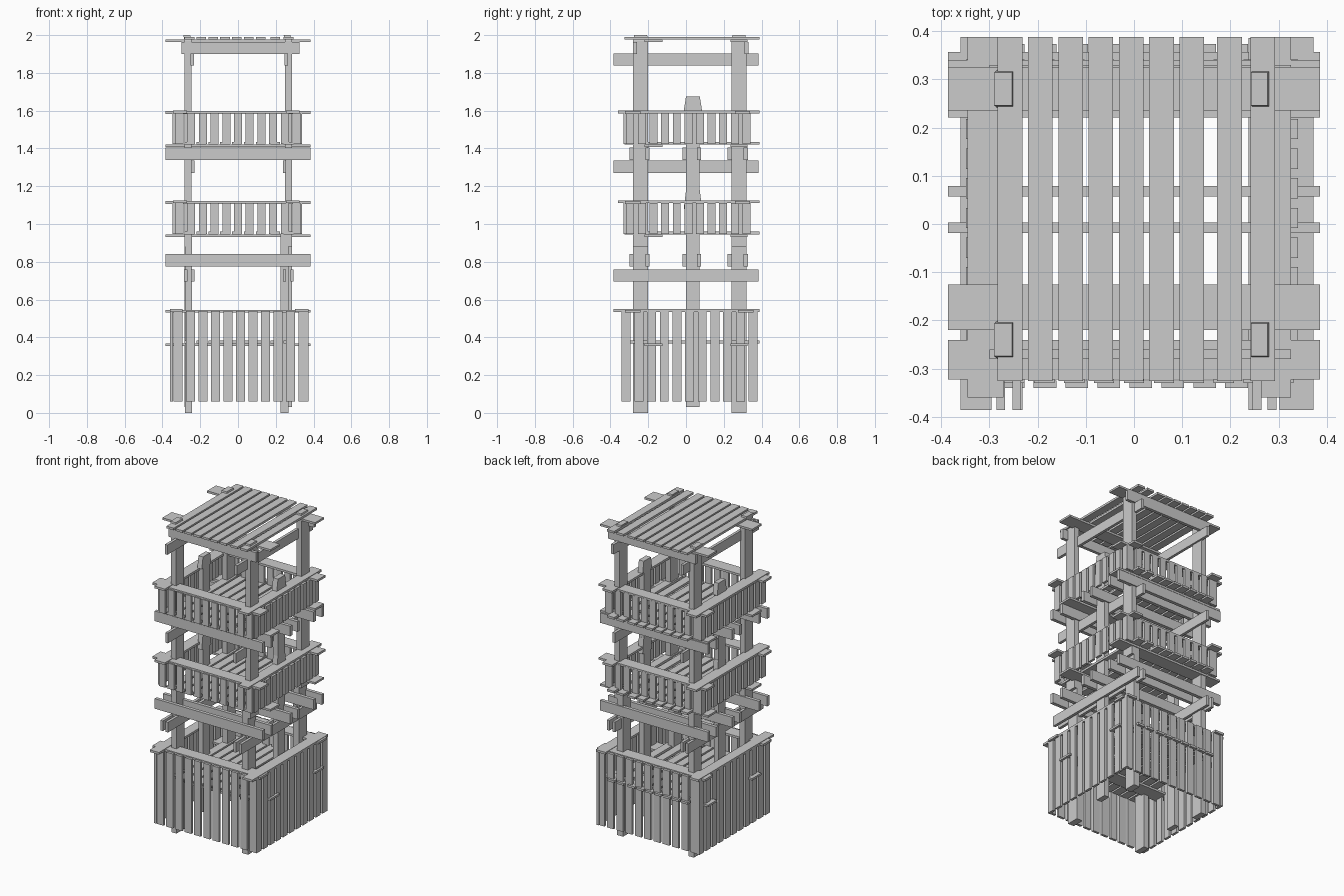
import bpy
import bmesh
from mathutils import Vector

cube = bpy.data.objects.get("Cube")
if cube:
    bpy.data.objects.remove(cube, do_unlink=True)

wood = bpy.data.materials.new("pale_grey_wood")
wood.use_nodes = True
grey = (0.6, 0.6, 0.6, 1)
wood.diffuse_color = grey
wood.node_tree.nodes["Principled BSDF"].inputs["Base Color"].default_value = grey


def board(name, x, y, z, taper=1.0, lean=0.0):
    """Box between (low, high) ranges; the top may taper in y and lean in x."""
    bm = bmesh.new()
    bmesh.ops.create_cube(bm, size=1)
    low = Vector((x[0], y[0], z[0]))
    size = Vector((x[1], y[1], z[1])) - low
    mid = low + size / 2
    for v in bm.verts:
        top = v.co.z > 0
        if top:
            v.co.y *= taper
        v.co = mid + Vector(a * b for a, b in zip(v.co, size))
        if top:
            v.co.x += lean
    mesh = bpy.data.meshes.new(name)
    bm.to_mesh(mesh)
    bm.free()
    mesh.materials.append(wood)
    obj = bpy.data.objects.new(name, mesh)
    bpy.context.collection.objects.link(obj)
    return obj


def around(center, width):
    return (center - width / 2, center + width / 2)


def spread(first, last, count):
    return [first + (last - first) * i / (count - 1) for i in range(count)]


SPAN = (-0.385, 0.385)
POST_ROWS = {"front": (-0.28, -0.2), "middle": (0.0, 0.072), "back": (0.24, 0.32)}
DECK_X = [-0.257, -0.194, -0.131, -0.069, -0.006, 0.057, 0.12, 0.198, 0.267]


def deck(name, z):
    """Two cross boards carrying planks that run front to back."""
    board(name + "_front_cross_board", SPAN, (-0.22, -0.125), (z, z + 0.013))
    board(name + "_back_cross_board", SPAN, (0.235, 0.325), (z, z + 0.013))
    for x in DECK_X:
        board(name + "_plank", around(x, 0.051), (-0.325, 0.388), (z + 0.013, z + 0.027))


def palings(name, xs, ys, sides, width, z):
    """Upright boards on all four faces; sides = left, right, front, back planes."""
    low_x, high_x, front, back = sides
    for x in xs:
        for label, y in (("front", front), ("back", back)):
            board(f"{name}_{label}_paling", around(x, width), around(y, 0.016), z)
    for y in ys:
        for label, x in (("right", low_x), ("left", high_x)):
            board(f"{name}_{label}_paling", around(x, 0.016), around(y, width), z)


def rails(name, right, left, front, back, length, z):
    """Flat hand rails whose ends cross at the corners."""
    board(name + "_front_rail", SPAN, front, (z, z + 0.014))
    board(name + "_back_rail", SPAN, back, (z, z + 0.014))
    board(name + "_right_rail", right, length, (z + 0.003, z + 0.017))
    board(name + "_left_rail", left, length, (z + 0.003, z + 0.017))


# Corner posts, each made of two lapped timbers
for row in ("front", "back"):
    y = POST_ROWS[row]
    for side, lower, upper in (("right", (-0.28, -0.243), (-0.282, -0.245)),
                               ("left", (0.225, 0.268), (0.25, 0.285))):
        board(f"{row}_{side}_lower_post", lower, y, (0, 0.95))
        board(f"{row}_{side}_upper_post", upper, y, (0.88, 1.97))
        board(f"{row}_{side}_post_cap", upper, y, (1.97, 2.0), 0.85, -0.008)

# Middle posts with wider tapered heads
for side, x in (("right", (-0.282, -0.25)), ("left", (0.25, 0.285))):
    y = POST_ROWS["middle"]
    board(f"middle_{side}_post", x, y, (0.03, 1.6))
    board(f"middle_{side}_post_collar", x, (-0.012, 0.085), (1.08, 1.18), 0.75)
    board(f"middle_{side}_post_head", x, (-0.012, 0.085), (1.6, 1.675), 0.75)

# Paired beams clasping the posts under the two galleries
for name, z_cross, z_long in (("lower", 0.775, 0.695), ("upper", 1.34, 1.27)):
    for row, (near, far) in POST_ROWS.items():
        for y in (near - 0.008, far - 0.004):
            board(f"{name}_{row}_cross_beam", SPAN, around(y, 0.022), (z_cross, z_cross + 0.065))
    for x in (-0.276, -0.24, 0.246, 0.286):
        if name == "lower" or abs(x) < 0.26:
            board(name + "_long_beam", around(x, 0.018), SPAN, (z_long, z_long + 0.065))

# Roof beams and roof
for y in (-0.27, 0.32):
    board("roof_cross_beam", (-0.3, 0.325), around(y, 0.02), (1.9, 1.963))
for x in (-0.243, 0.255):
    board("roof_long_beam", around(x, 0.018), SPAN, (1.84, 1.903))
deck("roof", 1.963)

# Ground enclosure
deck("ground_floor", 0.355)
palings("enclosure", spread(-0.317, 0.345, 11), spread(-0.317, 0.355, 11),
        (-0.352, 0.364, -0.332, 0.365), 0.047, (0.06, 0.54))
rails("enclosure", (-0.36, -0.295), (0.302, 0.372), (-0.322, -0.24), (0.275, 0.357),
      (-0.385, 0.388), 0.532)

# Two railed galleries
for name, z in (("lower_gallery", 0.932), ("upper_gallery", 1.408)):
    deck(name, z)
    palings(name, spread(-0.31, 0.31, 11), spread(-0.295, 0.32, 11),
            (-0.34, 0.332, -0.322, 0.333), 0.042, (z + 0.015, z + 0.18))
    rails(name, (-0.345, -0.27), (0.255, 0.325), (-0.322, -0.24), (0.26, 0.34),
          (-0.36, 0.388), z + 0.175)
